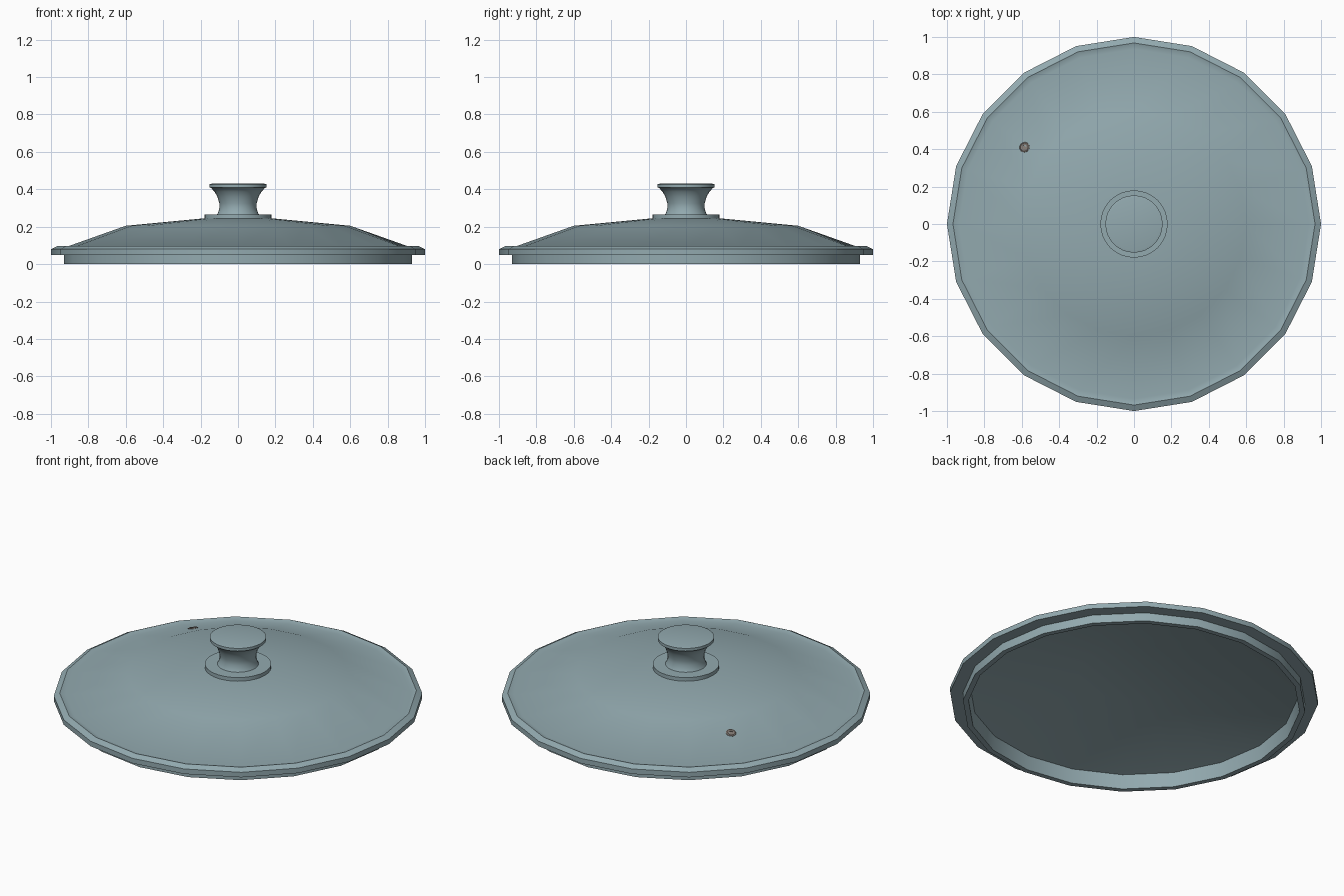
import bpy, bmesh, math
from mathutils import Vector

if "Cube" in bpy.data.objects:
    bpy.data.objects.remove(bpy.data.objects["Cube"])


def material(name, color):
    mat = bpy.data.materials.new(name)
    mat.diffuse_color = (*color, 1)
    mat.use_nodes = True
    mat.node_tree.nodes["Principled BSDF"].inputs["Base Color"].default_value = mat.diffuse_color
    return mat


def lathe(name, profile, sides, mat, smooth=38, closed=False):
    """Revolve (radius, z) points about z; open ends are capped flat."""
    bm = bmesh.new()
    rings = []
    for r, z in profile:
        rings.append([bm.verts.new((r * math.cos(2 * math.pi * i / sides),
                                    r * math.sin(2 * math.pi * i / sides), z))
                      for i in range(sides)])
    pairs = list(zip(rings, rings[1:]))
    if closed:
        pairs.append((rings[-1], rings[0]))
    else:
        bm.faces.new(rings[0])
        bm.faces.new(rings[-1])
    for a, b in pairs:
        for i in range(sides):
            j = (i + 1) % sides
            bm.faces.new((a[i], a[j], b[j], b[i]))
    bmesh.ops.recalc_face_normals(bm, faces=bm.faces)
    mesh = bpy.data.meshes.new(name)
    bm.to_mesh(mesh)
    bm.free()
    mesh.materials.append(mat)
    ob = bpy.data.objects.new(name, mesh)
    bpy.context.collection.objects.link(ob)
    bpy.ops.object.select_all(action='DESELECT')
    bpy.context.view_layer.objects.active = ob
    ob.select_set(True)
    bpy.ops.object.shade_smooth_by_angle(angle=math.radians(smooth))
    return ob


enamel = material("blue_grey_enamel", (0.29, 0.40, 0.43))
metal = material("vent_metal", (0.22, 0.19, 0.17))

# Lid shell: underside, inner skirt, stepped rim, shallow groove and dome
lathe("lid", [
    (0.30, 0.21), (0.89, 0.083), (0.90, 0),
    (0.93, 0), (0.93, 0.05), (1.0, 0.05), (1.0, 0.08), (0.968, 0.096),
    (0.935, 0.086), (0.60, 0.205), (0.20, 0.243),
], 20, enamel)

# Knob collar
lathe("knob_collar", [(0.18, 0.225), (0.18, 0.265)], 32, enamel)

# Flared knob with flat cap
lathe("knob", [
    (0.115, 0.26), (0.108, 0.272), (0.099, 0.30), (0.10, 0.325),
    (0.11, 0.36), (0.125, 0.387), (0.145, 0.408), (0.153, 0.410),
    (0.153, 0.427), (0.14, 0.43),
], 32, enamel)

# Steam vent: small metal eyelet lying on the dome slope
normal = Vector((-0.585 * 0.48, 0.41 * 0.48, 0.94))
vent = lathe("steam_vent", [(0.012, -0.012), (0.028, -0.012), (0.028, 0.002),
                            (0.022, 0.006), (0.012, 0.004)], 12, metal, closed=True)
hole = lathe("vent_hole", [(0.013, -0.012), (0.013, 0.001)], 12, metal)
for ob in (vent, hole):
    ob.location = (-0.585, 0.41, 0.163)
    ob.rotation_euler = normal.to_track_quat('Z', 'Y').to_euler()
